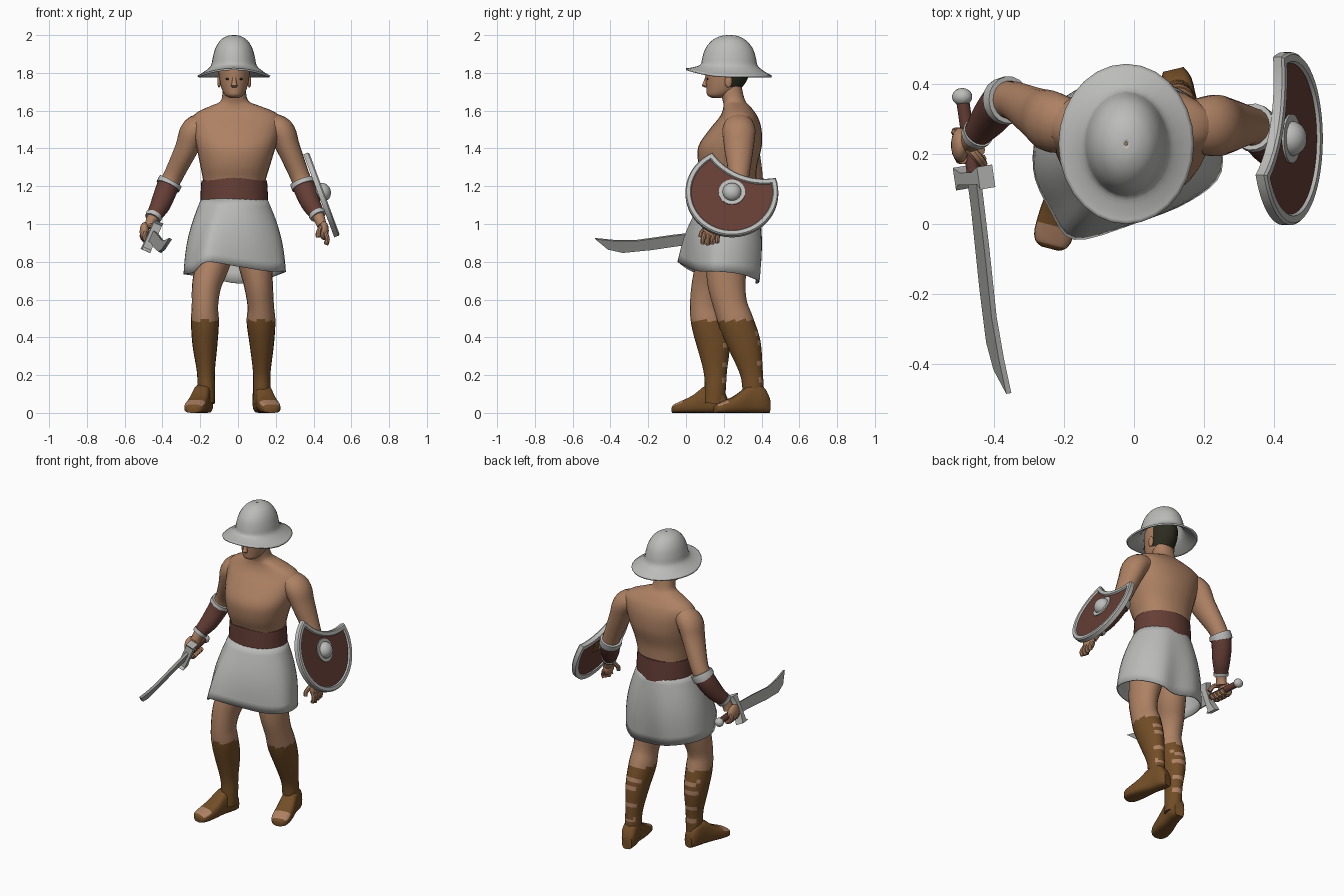
import bpy, bmesh, math
from mathutils import Vector, Matrix

if "Cube" in bpy.data.objects:
    bpy.data.objects.remove(bpy.data.objects["Cube"])


def material(name, r, g, b):
    m = bpy.data.materials.new(name)
    m.diffuse_color = (r, g, b, 1)
    m.use_nodes = True
    m.node_tree.nodes["Principled BSDF"].inputs["Base Color"].default_value = m.diffuse_color
    return m


SKIN = material("skin", 0.42, 0.22, 0.125)
STEEL = material("pale_steel", 0.50, 0.50, 0.49)
CLOTH = material("pale_cloth", 0.49, 0.49, 0.48)
BLADE = material("blade_steel", 0.36, 0.36, 0.35)
BOOT = material("boot_leather", 0.17, 0.075, 0.02)
LEATHER = material("red_leather", 0.13, 0.048, 0.036)
HAIR = material("dark_hair", 0.025, 0.025, 0.015)


def finish(name, bm, mats, rule=None, angle=40):
    bmesh.ops.recalc_face_normals(bm, faces=bm.faces)
    me = bpy.data.meshes.new(name)
    bm.to_mesh(me)
    bm.free()
    for m in mats:
        me.materials.append(m)
    me.shade_smooth()
    me.set_sharp_from_angle(angle=math.radians(angle))
    if rule:
        for p in me.polygons:
            p.material_index = rule(p.center, p.normal)
    ob = bpy.data.objects.new(name, me)
    bpy.context.collection.objects.link(ob)
    return ob


def spline(pts, sub, closed=False):
    """Catmull-Rom samples through tuples of any length."""
    n, out = len(pts), []
    get = (lambda i: pts[i % n]) if closed else (lambda i: pts[min(max(i, 0), n - 1)])
    for i in range(n if closed else n - 1):
        for k in range(sub):
            t = k / sub
            out.append([0.5 * (2 * b + (c - a) * t + (2 * a - 5 * b + 4 * c - d) * t * t
                               + (3 * b - a - 3 * c + d) * t ** 3)
                        for a, b, c, d in zip(get(i - 1), get(i), get(i + 1), get(i + 2))])
    return out if closed else out + [list(pts[-1])]


def skin_rings(name, rings, mats, rule=None, caps=True, angle=40):
    bm = bmesh.new()
    vs = [[bm.verts.new(p) for p in r] for r in rings]
    n = len(vs[0])
    for a, b in zip(vs, vs[1:]):
        for i in range(n):
            bm.faces.new((a[i], a[(i + 1) % n], b[(i + 1) % n], b[i]))
    if caps:
        bm.faces.new(vs[0])
        bm.faces.new(vs[-1])
    return finish(name, bm, mats, rule, angle)


def tube(name, pts, mats, sides=16, sub=4, flat=False, rule=None, power=1.0, ref=(1, 0, 0)):
    """Loft ellipses (x, y, z, ra, rb) along a smooth path."""
    s = spline(pts, sub)
    rings = []
    for i, p in enumerate(s):
        t = Vector((0, 0, 1)) if flat else \
            (Vector(s[min(i + 1, len(s) - 1)][:3]) - Vector(s[max(i - 1, 0)][:3])).normalized()
        a = Vector(ref)
        a = (a - t * a.dot(t)).normalized()
        b = t.cross(a)
        ring = []
        for k in range(sides):
            w = 2 * math.pi * k / sides
            c, d = [math.copysign(abs(f) ** power, f) for f in (math.cos(w), math.sin(w))]
            ring.append(Vector(p[:3]) + a * (p[3] * c) + b * (p[4] * d))
        rings.append(ring)
    return skin_rings(name, rings, mats, rule)


def rod(name, pts, r, mat, sides=8):
    return tube(name, [(*p, r, r) for p in pts], [mat], sides, 3, ref=(0.9, 0.1, 0.3))


def ball(name, loc, size, mat, rot=Matrix()):
    bm = bmesh.new()
    bmesh.ops.create_uvsphere(bm, u_segments=18, v_segments=12, radius=1,
                              matrix=Matrix.Translation(loc) @ rot @ Matrix.Diagonal((*size, 1)))
    return finish(name, bm, [mat])


# Torso and neck
torso = [(-.02, .22, .98, .17, .14), (-.02, .225, 1.10, .165, .14), (-.02, .235, 1.21, .163, .137),
         (-.015, .222, 1.31, .185, .155), (-.01, .233, 1.41, .21, .168), (-.008, .262, 1.50, .23, .138),
         (-.008, .278, 1.56, .235, .105), (-.01, .277, 1.595, .20, .085), (-.015, .268, 1.625, .13, .07),
         (-.018, .255, 1.65, .075, .06), (-.02, .24, 1.70, .062, .06), (-.02, .23, 1.76, .06, .06)]
tube("torso", torso, [SKIN], 28, 4, True, power=.9)

# Head with hair on the back, nose, ears and eyes
head = [(-.02, .16, 1.667, .022, .022), (-.02, .175, 1.682, .048, .062), (-.02, .198, 1.715, .066, .09),
        (-.02, .215, 1.77, .079, .112), (-.02, .22, 1.83, .084, .118), (-.02, .22, 1.88, .07, .1),
        (-.02, .22, 1.91, .03, .05)]
tube("head", head, [SKIN, HAIR], 28, 5, True,
     rule=lambda c, n: 1 if c.y > .235 and c.z > 1.715 else 0)
tube("nose", [(-.02, .112, 1.785, .009, .008), (-.02, .103, 1.75, .012, .012),
              (-.02, .098, 1.732, .017, .014), (-.02, .11, 1.722, .009, .006)], [SKIN], 10, 3, True)
for s in (-1, 1):
    ball("ear", (-.02 + s * .08, .225, 1.755), (.01, .02, .033), SKIN)
    ball("eye", (-.02 + s * .033, .114, 1.768), (.014, .004, .005), HAIR)

# Wide brimmed helmet
rings = []
for k, (rx, ry, z) in enumerate(spline([(.193, .228, 1.785), (.155, .187, 1.808), (.122, .152, 1.838),
                                        (.112, .142, 1.88), (.098, .125, 1.93), (.072, .09, 1.972),
                                        (.036, .046, 1.995), (.004, .005, 2.0)], 3)):
    ring = []
    for i in range(28):
        a = 2 * math.pi * i / 28
        lift = .04 * max(0, -math.sin(a)) ** 2 * max(0, 1 - k / 7)
        ring.append((-.022 + rx * math.cos(a), .228 + ry * math.sin(a), z + lift))
    rings.append(ring)
helmet = skin_rings("helmet", rings, [STEEL], caps=False)
helmet.modifiers.new("thickness", "SOLIDIFY").thickness = .01

# Skirt: from the waist ellipse to an uneven swinging hem
hem = spline([(.25, .15, .75), (.16, .065, .75), (0, 0, .775), (-.17, -.045, .80), (-.24, .04, .745),
              (-.288, .16, .735), (-.26, .30, .73), (-.14, .385, .71), (0, .375, .685), (.12, .385, .70),
              (.225, .29, .735)], 4, True)
rings = []
for j in range(9):
    t = j / 8
    ring = []
    for h in hem:
        a = math.atan2((h[1] - .2) / .2, (h[0] + .02) / .27)
        top = Vector((-.02 + .173 * math.cos(a), .232 + .147 * math.sin(a), 1.14))
        p = top.lerp(Vector(h), t)
        out = .022 * math.sin(math.pi * t)
        ring.append(p + Vector((math.cos(a) * out, math.sin(a) * out, 0)))
    rings.append(ring)
skirt = skin_rings("skirt", rings, [CLOTH], caps=False)
skirt.modifiers.new("thickness", "SOLIDIFY").thickness = .008

# Belt with a pointed lower front edge
rings = []
for t, r in ((0, .166), (0, .18), (.5, .178), (1, .174), (1, .158)):
    ring = []
    for i in range(36):
        a = 2 * math.pi * i / 36
        f = max(0, -math.sin(a)) ** 6
        ring.append((-.02 + r * math.cos(a), .233 + (r - .027) * math.sin(a),
                     (1.095 - .045 * f) * (1 - t) + (1.23 + .015 * f) * t))
    rings.append(ring)
skin_rings("belt", rings, [LEATHER], caps=False)


# Legs in open-backed boots, plus feet
def leg_rule(c, n):
    strap_gap = n.y > .6 and any(abs(c.z - z) < .013 for z in (.17, .26, .36, .42))
    return 0 if c.z > .49 or strap_gap else 1


def foot(name, heel, toe):
    h, t = Vector(heel), Vector(toe)
    d = (t - h).normalized()
    side = Vector((-d.y, d.x, 0))
    length = (t - h).length
    rings = []
    for s, w, z in spline([(0, .03, .08), (.12, .045, .14), (.35, .046, .15), (.6, .054, .095),
                           (.85, .056, .06), (.96, .045, .045), (1, .025, .032)], 3):
        ring = []
        for k in range(16):
            c, v = math.cos(k * math.pi / 8), math.sin(k * math.pi / 8)
            c, v = [math.copysign(abs(f) ** .6, f) for f in (c, v)]
            ring.append(h + d * (length * s) + side * (w * c) + Vector((0, 0, z * (.5 + .5 * v))))
        rings.append(ring)
    skin_rings(name, rings, [BOOT, SKIN], lambda c, n: 1 if .8 < (c - h).dot(d) / length < .95
               and n.z > .2 and c.z > .025 else 0)


tube("right_leg", [(-.10, .20, .95, .09, .11), (-.13, .165, .80, .09, .11), (-.165, .125, .68, .078, .095),
                   (-.175, .105, .57, .07, .084), (-.175, .115, .48, .074, .088), (-.175, .145, .36, .066, .087),
                   (-.17, .155, .22, .048, .062), (-.168, .155, .13, .047, .056), (-.168, .15, .05, .045, .055)],
     [SKIN, BOOT], 20, 6, rule=leg_rule)
tube("left_leg", [(.07, .22, .95, .09, .11), (.09, .215, .80, .09, .11), (.108, .215, .68, .077, .1),
                  (.12, .235, .57, .07, .09), (.122, .265, .48, .076, .093), (.126, .31, .36, .064, .087),
                  (.126, .345, .22, .047, .062), (.126, .355, .13, .046, .056), (.126, .36, .05, .044, .055)],
     [SKIN, BOOT], 20, 6, rule=leg_rule)
foot("right_foot", (-.165, .215, 0), (-.24, -.07, 0))
foot("left_foot", (.112, .44, 0), (.18, .15, 0))

# Arms with leather bracers and steel cuffs
arms = {"right": [(-.16, .28, 1.53, .06, .07), (-.23, .29, 1.495, .073, .088), (-.272, .31, 1.40, .062, .078),
                  (-.34, .35, 1.26, .052, .056), (-.375, .345, 1.19, .053, .055), (-.412, .30, 1.10, .047, .047),
                  (-.452, .25, 1.03, .032, .032), (-.468, .235, .98, .03, .034)],
        "left": [(.15, .28, 1.53, .06, .07), (.225, .28, 1.495, .073, .088), (.268, .28, 1.40, .062, .078),
                 (.325, .28, 1.26, .052, .056), (.352, .265, 1.19, .053, .055), (.385, .22, 1.11, .046, .047),
                 (.425, .175, 1.04, .032, .032), (.445, .15, .99, .026, .034)]}
for side, pts in arms.items():
    tube(side + "_arm", pts, [SKIN], 18, 5)
    s = spline(pts, 8)

    def sleeve(name, a, b, grow, mat):
        tube(name, [(*p[:3], p[3] + grow, p[4] + grow) for p in s[a:b]], [mat], 18, 1)
    sleeve(side + "_bracer", 30, 47, .006, LEATHER)
    sleeve(side + "_elbow_cuff", 27, 32, .013, STEEL)
    sleeve(side + "_wrist_cuff", 46, 49, .011, STEEL)

# Left hand, hanging open
ball("left_palm", (.455, .135, .965), (.026, .045, .05), SKIN, Matrix.Rotation(.25, 4, 'X'))
for i in range(4):
    y = .09 + i * .025
    rod("left_finger", [(.462, y + .01, .955), (.474, y, .92), (.466, y, .89 + .006 * abs(i - 1))], .012, SKIN)
rod("left_thumb", [(.44, .11, .985), (.425, .085, .955), (.425, .078, .93)], .013, SKIN)

# Sword frame: along the blade, across its width, through its thickness
base = Vector((-.455, .13, .935))
along = Vector((.09, -.61, -.03)).normalized()
wide = Vector((.4, 0, .9))
wide = (wide - along * wide.dot(along)).normalized()
thick = along.cross(wide)


def prism(name, outline, frame, w0, w1, mats):
    """Extrude a 2D outline between two depths of a frame (origin, u, v, w)."""
    o, u, v, w = frame
    return skin_rings(name, [[o + u * a + v * b + w * d for a, b in outline] for d in (w0, w1)],
                      mats, angle=30)


sword = (base, along, wide, thick)
prism("blade", [(0, .03), (.2, .016), (.4, -.004), (.52, .004), (.62, .02), (.55, -.045), (.47, -.068),
                (.32, -.06), (.08, -.035), (0, -.032)], sword, -.008, .008, [BLADE])
prism("crossguard", [(.015, .07), (.03, .085), (-.035, .085), (-.02, .04), (-.02, -.04), (-.035, -.085),
                     (.03, -.085), (.015, -.07)], sword, -.024, .024, [STEEL])
rod("grip", [base - along * .01, base - along * .12, base - along * .22], .019, LEATHER, 12)
ball("pommel", base - along * .235, (.029, .025, .027), STEEL)

# Right hand, curled round the grip
ball("right_palm", (-.495, .225, .96), (.026, .05, .05), SKIN)
for i in range(4):
    c = base - along * (.055 + i * .026)
    rod("right_finger", [c + (Vector((1, 0, 0)) * math.cos(a) + Vector((0, 0, 1)) * math.sin(a)) * .033
                         for a in (2.4, 3.3, 4.2, 5.1, 6.0)], .014, SKIN)
rod("right_thumb", [(-.475, .22, .99), (-.445, .19, .985), (-.43, .17, .955)], .014, SKIN)

# Shield: a disc with a curved bite out of its upper edge
tilt = math.radians(20.4)
sh = (Vector((.438, .243, 1.165)), Vector((0, 1, 0)), Vector((-math.sin(tilt), 0, math.cos(tilt))),
      Vector((math.cos(tilt), 0, math.sin(tilt))))


def bitten(d):
    r, b, c, mid = .246 - d, .33 + d, .44, math.radians(67)
    al = math.acos((c * c + r * r - b * b) / (2 * c * r))
    be = math.acos((c * c + b * b - r * r) / (2 * c * b))
    pts = []
    for i in range(41):
        a = mid + al + (2 * math.pi - 2 * al) * i / 40
        pts.append((r * math.cos(a), r * math.sin(a)))
    for i in range(1, 12):
        a = mid + math.pi + be - 2 * be * i / 12
        pts.append((c * math.cos(mid) + b * math.cos(a), c * math.sin(mid) + b * math.sin(a)))
    return pts


prism("shield_field", bitten(.02), sh, -.008, .008, [LEATHER])
o, u, v, w = sh
loops = [[o + u * a + v * b + w * h for a, b in bitten(d)]
         for d, h in ((.032, -.006), (.03, -.015), (0, -.015), (0, .01), (.006, .017), (.026, .017), (.032, .006))]
skin_rings("shield_rim", loops, [STEEL], caps=False)
circle = [(.07 * math.cos(i * math.pi / 14), .07 * math.sin(i * math.pi / 14)) for i in range(28)]
prism("boss_plate", circle, sh, .006, .014, [STEEL])
ball("shield_boss", o + w * .012, (.05, .05, .042), STEEL, Matrix.Rotation(math.pi / 2 - tilt, 4, 'Y'))
prism("shield_strap", [(-.08, .03), (.08, .03), (.08, -.03), (-.08, -.03)], sh, -.016, -.007, [BOOT])
